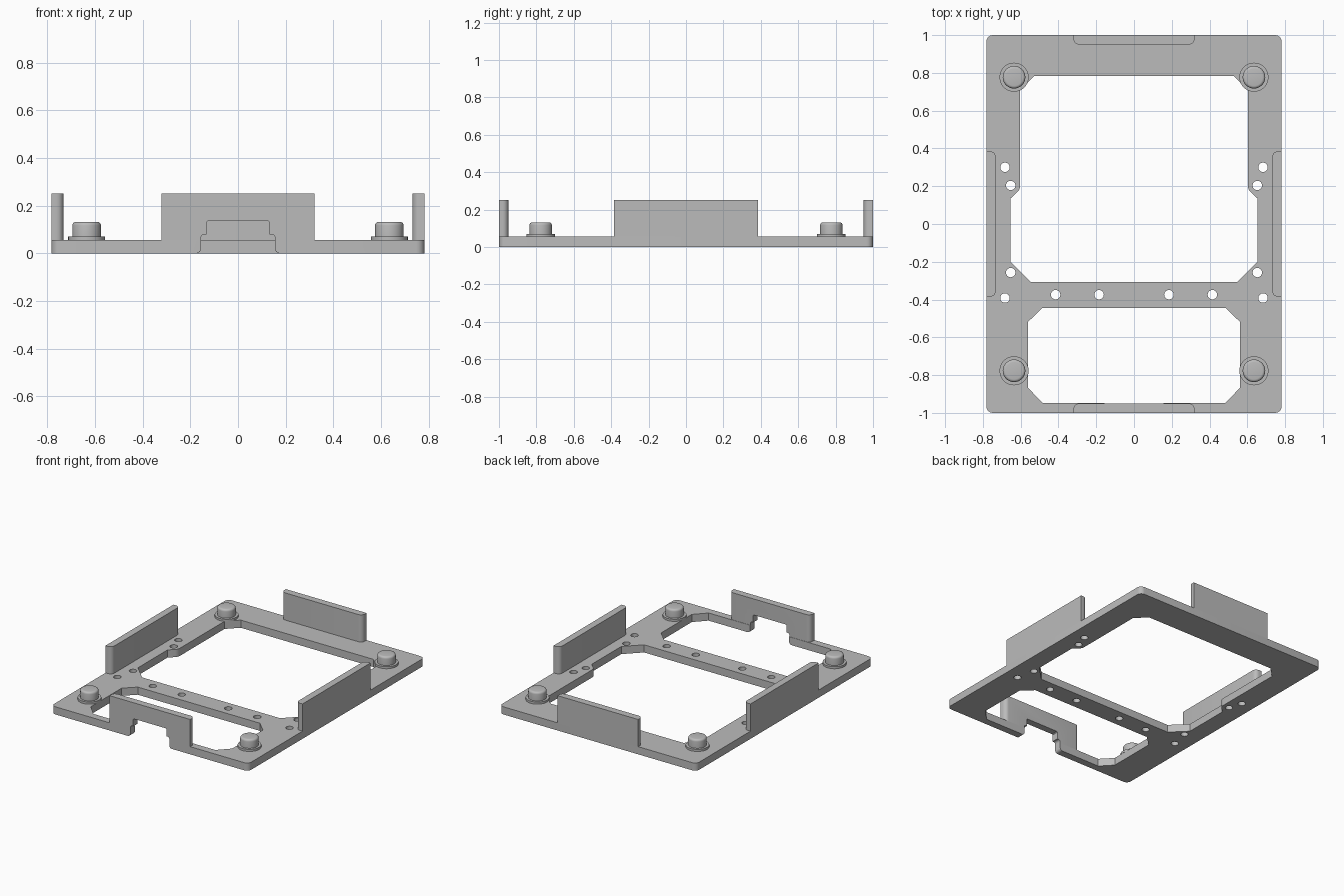
import bpy, bmesh
from math import cos, sin, pi
from mathutils import Matrix

if "Cube" in bpy.data.objects:
    bpy.data.objects.remove(bpy.data.objects["Cube"], do_unlink=True)

grey = bpy.data.materials.new("matt grey")
grey.use_nodes = True
colour = (0.5, 0.5, 0.5, 1)
grey.diffuse_color = colour
grey.node_tree.nodes["Principled BSDF"].inputs["Base Color"].default_value = colour

HALF_X, HALF_Y = 0.782, 1.0
PLATE, TOP, WALL = 0.055, 0.25, 0.05


def add_object(name, mesh):
    mesh.name = name
    obj = bpy.data.objects.new(name, mesh)
    bpy.context.collection.objects.link(obj)
    mesh.materials.clear()
    mesh.materials.append(grey)
    return obj


def smooth(obj):
    bpy.ops.object.select_all(action='DESELECT')
    obj.select_set(True)
    bpy.context.view_layer.objects.active = obj
    bpy.ops.object.shade_smooth_by_angle(angle=pi / 6)


def evaluated_mesh(obj):
    bpy.context.view_layer.update()
    dg = bpy.context.evaluated_depsgraph_get()
    return bpy.data.meshes.new_from_object(obj.evaluated_get(dg))


def arc(cx, cy, r, start, end, steps=6):
    angles = [pi / 180 * (start + (end - start) * i / steps) for i in range(steps + 1)]
    return [(cx + r * cos(a), cy + r * sin(a)) for a in angles]


def mirrored(half):
    """Close a right-hand outline with its mirror image."""
    return half + [(-x, y) for x, y in reversed(half)]


def slab(name, loops, z0, z1):
    """Extrude an outline, with inner loops as holes."""
    curve = bpy.data.curves.new(name, 'CURVE')
    curve.dimensions, curve.fill_mode = '2D', 'BOTH'
    curve.extrude = (z1 - z0) / 2
    for loop in loops:
        spline = curve.splines.new('POLY')
        spline.points.add(len(loop) - 1)
        for point, (x, y) in zip(spline.points, loop):
            point.co = (x, y, 0, 1)
        spline.use_cyclic_u = True
    temp = bpy.data.objects.new(name, curve)
    bpy.context.collection.objects.link(temp)
    mesh = evaluated_mesh(temp)
    bpy.data.objects.remove(temp)
    bpy.data.curves.remove(curve)
    bm = bmesh.new()
    bm.from_mesh(mesh)
    bmesh.ops.remove_doubles(bm, verts=bm.verts, dist=0.00001)
    bmesh.ops.recalc_face_normals(bm, faces=bm.faces)
    bmesh.ops.translate(bm, verts=bm.verts, vec=(0, 0, (z0 + z1) / 2))
    bm.to_mesh(mesh)
    bm.free()
    return add_object(name, mesh)


# Base plate: rounded outline, two openings and small drilled holes
R = 0.035
outline = mirrored(arc(HALF_X - R, R - HALF_Y, R, -90, 0)
                   + arc(HALF_X - R, HALF_Y - R, R, 0, 90))
large_opening = mirrored(
    [(0.527, 0.784), (0.603, 0.708)]
    + arc(0.653, 0.204, 0.05, 180, 225)
    + [(0.654, 0.135), (0.654, -0.2), (0.547, -0.306)])
small_opening = mirrored([(0.484, -0.444), (0.561, -0.518),
                          (0.561, -0.867), (0.484, -0.948)])
drill = [(0.683, 0.3), (0.653, 0.204), (0.653, -0.257),
         (0.683, -0.392), (0.415, -0.374), (0.185, -0.374)]
holes = [arc(s * x, y, 0.025, 0, 345, 23) for x, y in drill for s in (1, -1)]
plate = slab("base_plate", [outline, large_opening, small_opening] + holes, 0, PLATE)


# Upright walls along the four edges, with rounded inner corners
def wall(name, half_length, reach, turn):
    r = 0.03
    shape = mirrored([(half_length, -reach)]
                     + arc(half_length - r, WALL - reach - r, r, 0, 90))
    obj = slab(name, [shape], PLATE, TOP)
    obj.data.transform(Matrix.Rotation(turn, 4, 'Z'))
    return obj


front_wall = wall("front_wall", 0.32, HALF_Y, 0)
walls = [front_wall,
         wall("back_wall", 0.32, HALF_Y, pi),
         wall("left_wall", 0.385, HALF_X, pi / 2),
         wall("right_wall", 0.385, HALF_X, -pi / 2)]

# Stepped connector notch through the front edge
notch = mirrored([(0.175, -0.02), (0.175, 0)]
                 + arc(0.175, 0.02, 0.02, 270, 180)
                 + arc(0.14, 0.065, 0.015, 0, 90)
                 + [(0.132, 0.08), (0.132, 0.13), (0.127, 0.135)])
cutter = slab("notch_cutter", [notch], 0.93, 1.05)
cutter.data.transform(Matrix.Rotation(pi / 2, 4, 'X'))
cutter.hide_render = True
for obj in (plate, front_wall):
    cut = obj.modifiers.new("notch", 'BOOLEAN')
    cut.operation, cut.solver, cut.object = 'DIFFERENCE', 'EXACT', cutter
    mesh = evaluated_mesh(obj)
    obj.modifiers.clear()
    obj.data = mesh
bpy.data.objects.remove(cutter)
for obj in [plate] + walls:
    smooth(obj)

# Flanged posts near the corners, turned from one profile
profile = ([(0, PLATE), (0.077, PLATE), (0.077, 0.07), (0.06, 0.07)]
           + arc(0.045, 0.117, 0.015, 0, 90, 4) + [(0, 0.132)])
for side, sx in (("left", 1), ("right", -1)):
    for end, sy in (("front", -1), ("back", 1)):
        bm = bmesh.new()
        verts = [bm.verts.new((r, 0, z)) for r, z in profile]
        edges = [bm.edges.new(pair) for pair in zip(verts, verts[1:])]
        bmesh.ops.spin(bm, geom=verts + edges, cent=(0, 0, 0), axis=(0, 0, 1),
                       angle=2 * pi, steps=32)
        bmesh.ops.remove_doubles(bm, verts=bm.verts, dist=0.0001)
        bmesh.ops.recalc_face_normals(bm, faces=bm.faces)
        mesh = bpy.data.meshes.new("post")
        bm.to_mesh(mesh)
        bm.free()
        post = add_object(f"{end}_{side}_post", mesh)
        post.location = (sx * 0.635, sy * 0.777, 0)
        smooth(post)
